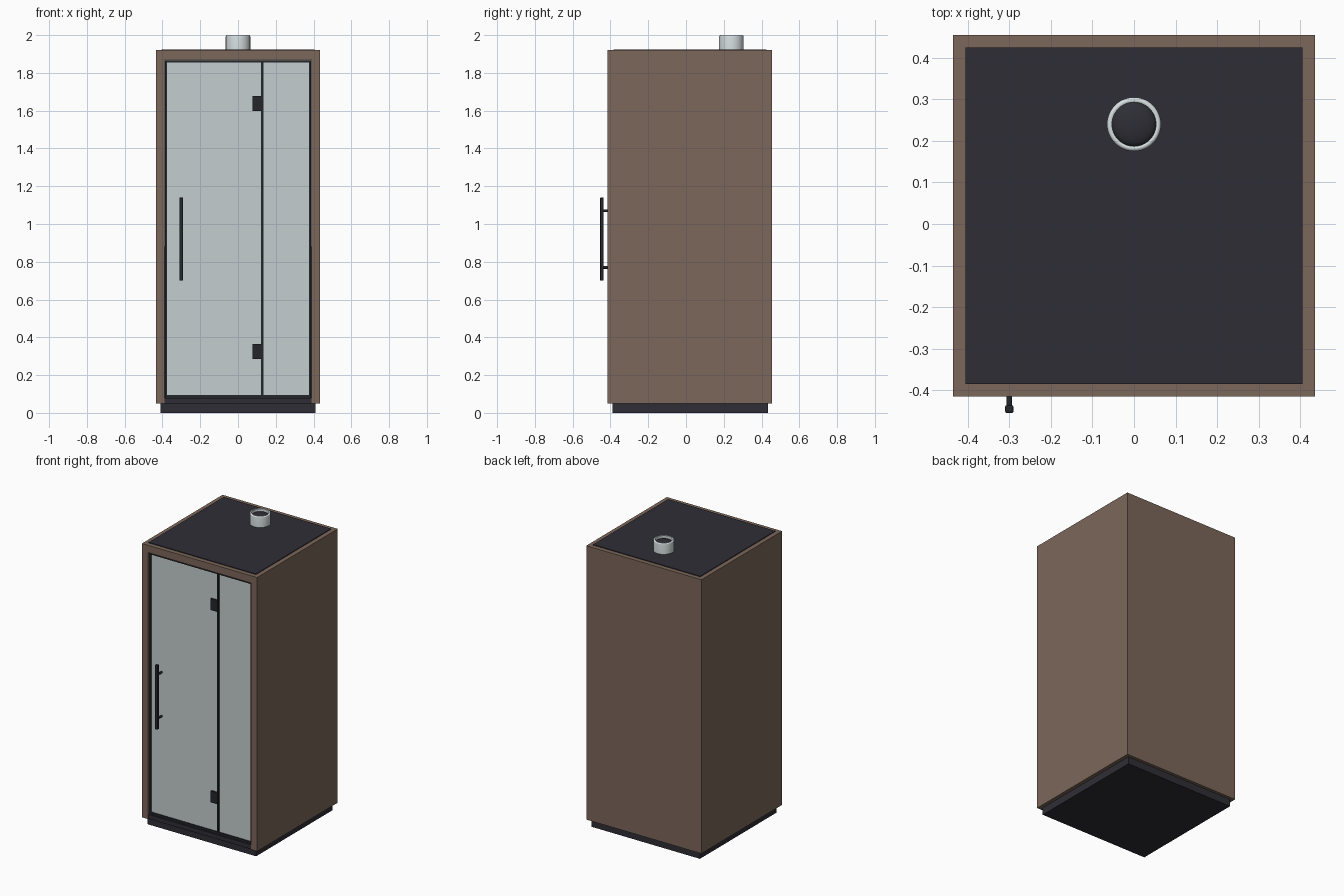
import bpy, bmesh, math
from mathutils import Vector

if "Cube" in bpy.data.objects:
    bpy.data.objects.remove(bpy.data.objects["Cube"])


def material(name, rgb):
    m = bpy.data.materials.new(name)
    m.diffuse_color = (*rgb, 1)
    m.use_nodes = True
    m.node_tree.nodes["Principled BSDF"].inputs["Base Color"].default_value = m.diffuse_color
    return m


WOOD = material("brown wood", (0.20, 0.135, 0.10))
DARK = material("charcoal", (0.027, 0.027, 0.036))
BLACK = material("black metal", (0.018, 0.019, 0.023))
GLASS = material("pale glass", (0.56, 0.61, 0.62))
PALE = material("pale vent plastic", (0.68, 0.74, 0.75))
FELT = material("grey lining", (0.30, 0.29, 0.27))


def finish(name, bm, mat):
    bmesh.ops.recalc_face_normals(bm, faces=bm.faces[:])
    me = bpy.data.meshes.new(name)
    bm.to_mesh(me)
    bm.free()
    ob = bpy.data.objects.new(name, me)
    bpy.context.collection.objects.link(ob)
    me.materials.append(mat)
    return ob


def box(name, x, y, z, mat):
    """Box from (min, max) ranges."""
    bm = bmesh.new()
    bmesh.ops.create_cube(bm, size=1)
    for v in bm.verts:
        v.co = Vector([r[0] if c < 0 else r[1] for c, r in zip(v.co, (x, y, z))])
    return finish(name, bm, mat)


def smooth(ob):
    bpy.ops.object.select_all(action='DESELECT')
    ob.select_set(True)
    bpy.context.view_layer.objects.active = ob
    bpy.ops.object.shade_smooth_by_angle(angle=math.radians(40))


def lathe(name, profile, centre, mat, axis='Z', steps=48):
    """Spin (radius, height) points around an axis through centre."""
    bm = bmesh.new()
    vs = [bm.verts.new((r, 0, h)) for r, h in profile]
    es = [bm.edges.new(p) for p in zip(vs, vs[1:])]
    bmesh.ops.spin(bm, geom=vs + es, cent=(0, 0, 0), axis=(0, 0, 1),
                   angle=math.tau, steps=steps, use_duplicate=False)
    bmesh.ops.remove_doubles(bm, verts=bm.verts[:], dist=1e-5)
    for v in bm.verts:
        if axis == 'Y':
            v.co = Vector((v.co.x, v.co.z, -v.co.y))
        v.co += Vector(centre)
    ob = finish(name, bm, mat)
    smooth(ob)
    return ob


# Plinth, hollow wooden shell and roof panel
box("plinth", (-0.41, 0.41), (-0.39, 0.435), (0, 0.055), DARK)
shell = box("wooden_shell", (-0.435, 0.435), (-0.415, 0.455), (0.05, 1.92), WOOD)
cutter = box("opening_cutter", (-0.39, 0.39), (-0.6, 0.41), (-0.1, 1.87), WOOD)
mod = shell.modifiers.new("opening", 'BOOLEAN')
mod.operation, mod.object, mod.solver = 'DIFFERENCE', cutter, 'EXACT'
bpy.context.view_layer.objects.active = shell
bpy.ops.object.modifier_apply(modifier="opening")
bpy.data.objects.remove(cutter)
box("roof_panel", (-0.405, 0.405), (-0.385, 0.425), (1.91, 1.925), DARK)

# Interior floor and lining, pale above the rail height and dark below
box("floor", (-0.39, 0.39), (-0.41, 0.41), (0.05, 0.08), DARK)
for level, z, mat in (("lower", (0.08, 0.88), DARK), ("upper", (0.88, 1.87), FELT)):
    for side, s in (("left", -1), ("right", 1)):
        box(f"{level}_{side}_lining", sorted((s * 0.384, s * 0.39)), (-0.39, 0.41), z, mat)
    box(f"{level}_back_lining", (-0.384, 0.384), (0.404, 0.41), z, mat)
box("ceiling_lining", (-0.384, 0.384), (-0.39, 0.404), (1.863, 1.87), FELT)

# Black frame around the glazing
FY = (-0.402, -0.375)
for side, s in (("left", -1), ("right", 1)):
    box(f"frame_{side}", sorted((s * 0.376, s * 0.386)), FY, (0.08, 1.865), BLACK)
box("frame_top", (-0.376, 0.376), FY, (1.855, 1.865), BLACK)
box("frame_bottom", (-0.376, 0.376), FY, (0.08, 0.095), BLACK)
box("frame_divider", (0.122, 0.136), FY, (0.095, 1.855), BLACK)

# Glass door and fixed side pane
GY = (-0.395, -0.383)
box("door_glass", (-0.376, 0.122), GY, (0.095, 1.855), GLASS)
box("side_glass", (0.136, 0.376), GY, (0.095, 1.855), GLASS)

# Hinges
for name, z in (("lower_hinge", 0.325), ("upper_hinge", 1.638)):
    box(name, (0.077, 0.13), (-0.406, -0.372), (z - 0.039, z + 0.039), BLACK)

# Door handle with two posts
bar = box("handle_bar", (-0.31, -0.29), (-0.455, -0.436), (0.70, 1.14), BLACK)
bev = bar.modifiers.new("rounding", 'BEVEL')
bev.width, bev.segments = 0.004, 2
for name, z in (("lower_handle_post", 0.77), ("upper_handle_post", 1.07)):
    lathe(name, [(0, 0), (0.007, 0), (0.007, 0.05), (0, 0.05)],
          (-0.30, -0.442, z), BLACK, 'Y', 16)

# Roof vent: rounded ring with a dark domed insert
arc = [(0.057 + 0.008 * math.cos(a), 1.992 + 0.008 * math.sin(a))
       for a in (math.pi / 2 * i / 5 for i in range(6))]
lathe("vent_ring", [(0.053, 1.925), (0.065, 1.925)] + arc + [(0.053, 1.998), (0.053, 1.925)],
      (0, 0.24, 0), PALE)
dome = [(0.053 * math.cos(a), 1.975 + 0.018 * math.sin(a))
        for a in (math.pi / 2 * i / 8 for i in range(9))]
lathe("vent_insert", [(0, 1.925), (0.053, 1.925)] + dome, (0, 0.24, 0), DARK)
